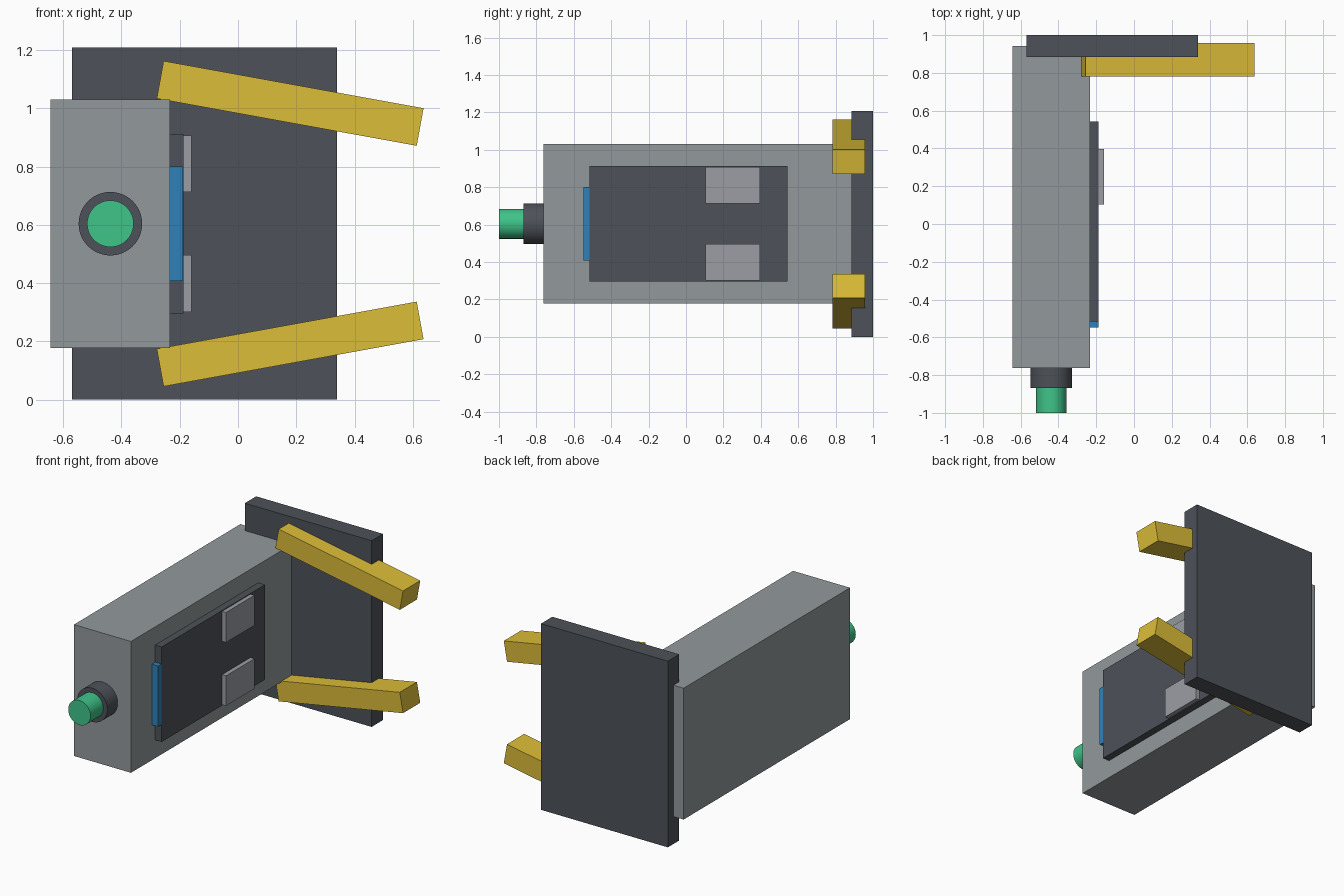
import bpy
from math import radians, pi

if "Cube" in bpy.data.objects:
    bpy.data.objects.remove(bpy.data.objects["Cube"])


def material(name, rgb):
    m = bpy.data.materials.new(name)
    m.diffuse_color = (*rgb, 1)
    m.use_nodes = True
    m.node_tree.nodes["Principled BSDF"].inputs["Base Color"].default_value = m.diffuse_color
    return m


GREY = material("light_grey", (0.29, 0.32, 0.33))
PALE = material("pale_grey", (0.33, 0.34, 0.37))
DARK = material("dark_slate", (0.075, 0.085, 0.10))
BLUE = material("blue", (0.03, 0.22, 0.48))
GREEN = material("green", (0.05, 0.55, 0.25))
YELLOW = material("yellow", (0.72, 0.51, 0.04))


def finish(name, mat):
    ob = bpy.context.object
    ob.name = ob.data.name = name
    ob.data.materials.append(mat)
    return ob


def box(name, mat, x, y, z, tilt=0):
    """Box from (min, max) ranges, optionally tilted about its own y axis."""
    ranges = (x, y, z)
    bpy.ops.mesh.primitive_cube_add(size=1, location=[(a + b) / 2 for a, b in ranges])
    ob = finish(name, mat)
    ob.scale = [b - a for a, b in ranges]
    ob.rotation_euler.y = tilt
    return ob


def rod(name, mat, radius, y0, y1):
    """Cylinder along y on the body's centre line."""
    bpy.ops.mesh.primitive_cylinder_add(
        vertices=48, radius=radius, depth=y1 - y0,
        location=(-0.438, (y0 + y1) / 2, MID), rotation=(pi / 2, 0, 0))
    finish(name, mat)
    bpy.ops.object.shade_smooth_by_angle(angle=radians(30))


MID = 0.604  # height of the horizontal symmetry plane

# Main housing and rear plate
box("body", GREY, (-0.643, -0.234), (-0.763, 0.943), (MID - 0.426, MID + 0.426))
box("back_plate", DARK, (-0.57, 0.34), (0.884, 1.0), (0, 2 * MID))

# Push button on the front
rod("button_collar", DARK, 0.109, -0.869, -0.763)
rod("button", GREEN, 0.08, -1.0, -0.869)

# Side panel with blue end strip
box("side_panel", DARK, (-0.234, -0.187), (-0.515, 0.543), (MID - 0.308, MID + 0.308))
box("blue_strip", BLUE, (-0.234, -0.189), (-0.549, -0.515), (MID - 0.197, MID + 0.197))

# Mirrored pads on the panel and angled arms at the rear
for side, s in (("upper", 1), ("lower", -1)):
    pad = sorted((MID + s * 0.108, MID + s * 0.303))
    box(side + "_pad", PALE, (-0.187, -0.159), (0.104, 0.396), pad)
    cz = MID + s * 0.413
    box(side + "_arm", YELLOW, (0.179 - 0.4535, 0.179 + 0.4535), (0.782, 0.958),
        (cz - 0.0655, cz + 0.0655), tilt=s * radians(10.3))
